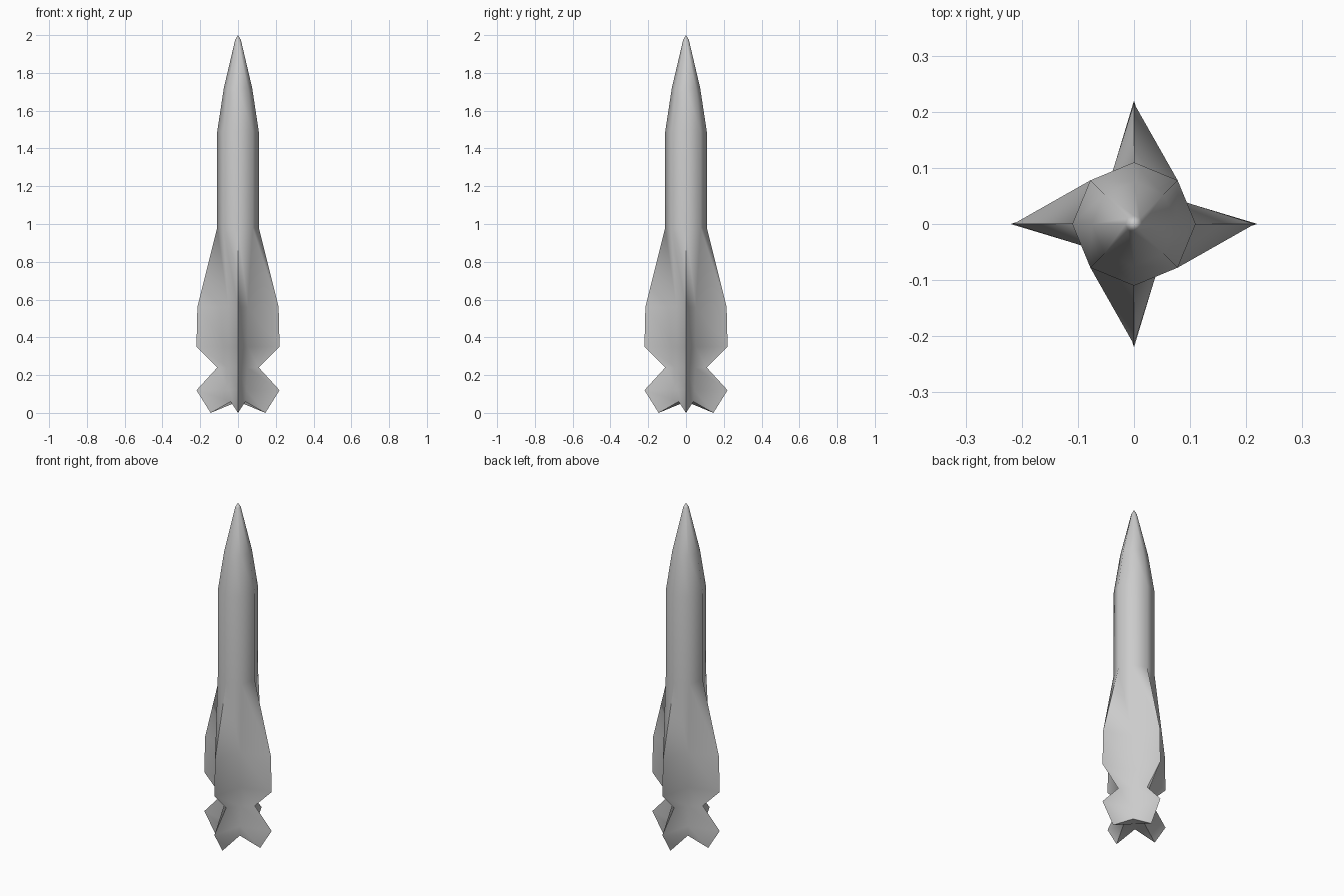
import bpy, bmesh, math

if "Cube" in bpy.data.objects:
    bpy.data.objects.remove(bpy.data.objects["Cube"])

# Eight-sided rings, nose to tail: (ridge radius, ridge z, valley radius, valley z)
# Ridges lie on the x and y axes and flare out into fins; valleys lie on the diagonals.
RINGS = [
    (0.015, 1.975, 0.015, 1.975),   # nose
    (0.075, 1.72, 0.075, 1.72),
    (0.11, 1.49, 0.11, 1.49),       # straight body
    (0.11, 0.98, 0.11, 0.98),
    (0.215, 0.56, 0.073, 0.56),     # upper fins
    (0.22, 0.35, 0.072, 0.35),
    (0.11, 0.24, 0.07, 0.24),       # waist
    (0.22, 0.12, 0.064, 0.12),      # tail fins
    (0.145, 0.0, 0.056, 0.06),
]


def make_ring(bm, ridge_r, ridge_z, valley_r, valley_z):
    ring = []
    for i in range(8):
        a = i * math.pi / 4
        r, z = (ridge_r, ridge_z) if i % 2 == 0 else (valley_r, valley_z)
        ring.append(bm.verts.new((r * math.cos(a), r * math.sin(a), z)))
    return ring


def cap(bm, ring, z):
    centre = bm.verts.new((0, 0, z))
    for i in range(8):
        bm.faces.new((ring[i], ring[(i + 1) % 8], centre))


# Finned rocket body, lofted as one continuous skin
bm = bmesh.new()
rings = [make_ring(bm, *r) for r in RINGS]
for upper, lower in zip(rings, rings[1:]):
    for i in range(8):
        j = (i + 1) % 8
        bm.faces.new((upper[i], lower[i], lower[j], upper[j]))
cap(bm, rings[0], 2.0)
cap(bm, rings[-1], 0.06)
bmesh.ops.recalc_face_normals(bm, faces=bm.faces[:])

mesh = bpy.data.meshes.new("rocket_body")
bm.to_mesh(mesh)
bm.free()
rocket = bpy.data.objects.new("rocket_body", mesh)
bpy.context.collection.objects.link(rocket)

# Smooth sides, crisp fin edges
bpy.context.view_layer.objects.active = rocket
rocket.select_set(True)
bpy.ops.object.shade_smooth_by_angle(angle=math.radians(65))
